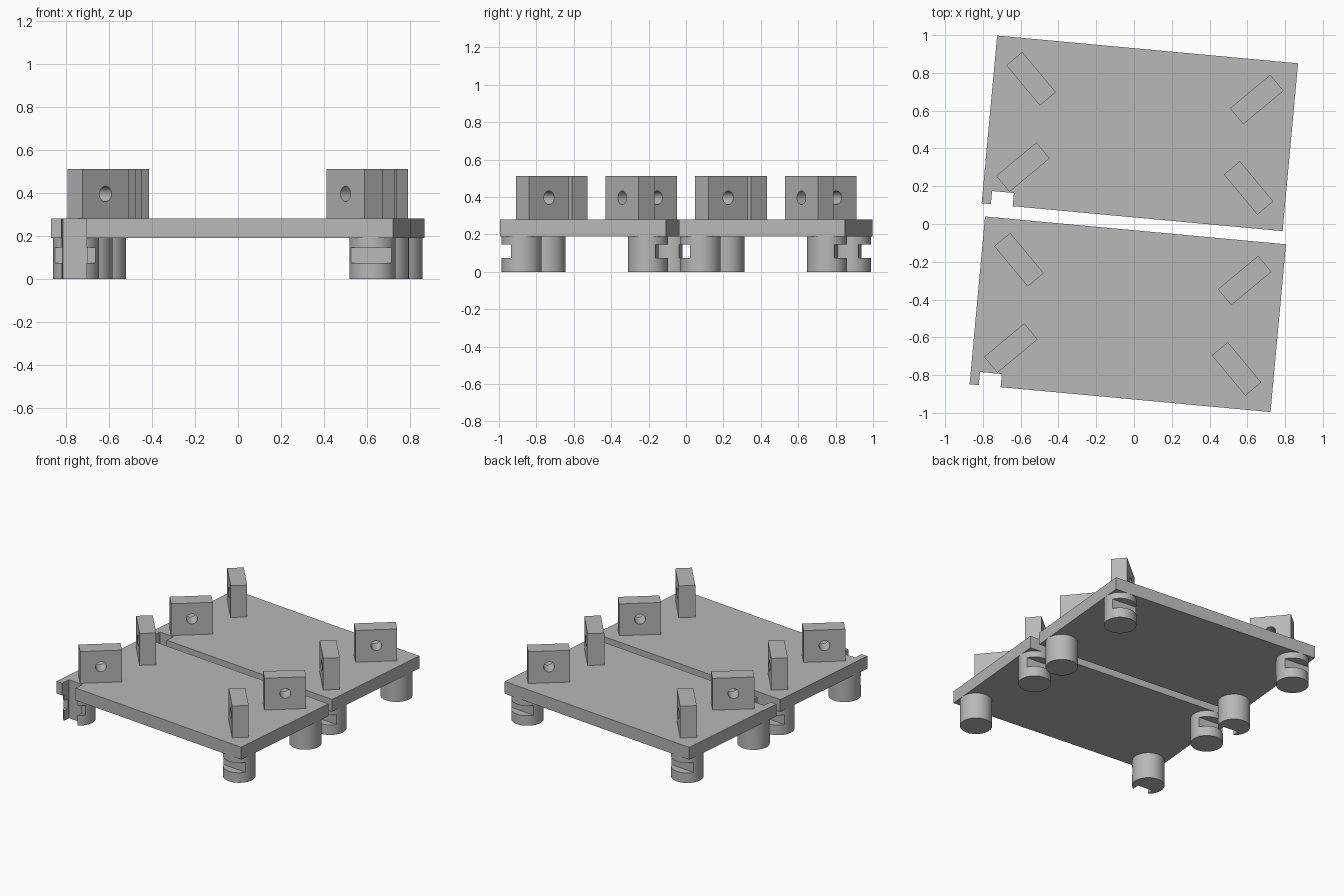
import bpy
import bmesh
from math import radians, pi
from mathutils import Matrix, Vector

cube = bpy.data.objects.get("Cube")
if cube:
    bpy.data.objects.remove(cube, do_unlink=True)

grey = bpy.data.materials.new("matte_grey")
grey.use_nodes = True
colour = (0.48, 0.48, 0.48, 1)
grey.diffuse_color = colour
grey.node_tree.nodes["Principled BSDF"].inputs["Base Color"].default_value = colour

LENGTH, DEPTH = 1.6, 0.892       # plate footprint
LEG_TOP, DECK, TOP = 0.19, 0.28, 0.512
RADIUS = 0.107
LEG_X, LEG_Y = LENGTH / 2 - RADIUS, DEPTH / 2 - RADIUS
LUG_X, LUG_Y = 0.6, 0.235


def new_object(name, bm, matrix):
    mesh = bpy.data.meshes.new(name)
    bm.transform(matrix)
    bm.to_mesh(mesh)
    bm.free()
    mesh.materials.append(grey)
    obj = bpy.data.objects.new(name, mesh)
    bpy.context.collection.objects.link(obj)
    return obj


def box(name, centre, size, matrix, turn=0):
    bm = bmesh.new()
    bmesh.ops.create_cube(bm, size=1)
    shape = Matrix.Translation(centre) @ Matrix.Rotation(turn, 4, "Z") @ Matrix.Diagonal((*size, 1))
    return new_object(name, bm, matrix @ shape)


def cylinder(name, centre, radius, height, matrix, rotation=Matrix()):
    bm = bmesh.new()
    bmesh.ops.create_cone(bm, cap_ends=True, segments=48, radius1=radius, radius2=radius, depth=height)
    return new_object(name, bm, matrix @ Matrix.Translation(centre) @ rotation)


def cut(obj, cutter):
    mod = obj.modifiers.new("cut", "BOOLEAN")
    mod.operation, mod.solver, mod.object = "DIFFERENCE", "EXACT", cutter
    bpy.context.view_layer.update()
    graph = bpy.context.evaluated_depsgraph_get()
    result = bpy.data.meshes.new_from_object(obj.evaluated_get(graph))
    obj.modifiers.clear()
    obj.data = result
    bpy.data.objects.remove(cutter, do_unlink=True)


def smooth(obj):
    bpy.ops.object.select_all(action="DESELECT")
    obj.select_set(True)
    bpy.context.view_layer.objects.active = obj
    bpy.ops.object.shade_smooth_by_angle(angle=radians(30))


def notch(matrix):
    # Opening through the front edge at one corner
    return box("notch_cutter", (-LEG_X, -DEPTH / 2, 0.15), (0.116, 0.14, 0.5), matrix)


def build_platform(label, centre):
    place = Matrix.Translation(centre) @ Matrix.Rotation(radians(-5.27), 4, "Z")

    # Deck plate
    plate = box(label + "_plate", (0, 0, (LEG_TOP + DECK) / 2), (LENGTH, DEPTH, DECK - LEG_TOP), place)
    cut(plate, notch(place))

    for sx, side in ((-1, "right"), (1, "left")):
        for sy, end in ((-1, "front"), (1, "back")):
            tag = f"{label}_{end}_{side}"

            # Round leg with a slot across its outer side
            leg = cylinder(tag + "_leg", (sx * LEG_X, sy * LEG_Y, LEG_TOP / 2), RADIUS, LEG_TOP, place)
            slot = box("slot_cutter", (sx * LEG_X, sy * DEPTH / 2, 0.109), (0.4, 0.116, 0.072), place)
            cut(leg, slot)
            if sx < 0 and sy < 0:
                cut(leg, notch(place))
            smooth(leg)

            # Upright lug pointing to the middle, with a pin hole
            turn = sx * sy * pi / 4
            spot = Vector((sx * LUG_X, sy * LUG_Y, (DECK + TOP) / 2))
            lug = box(tag + "_lug", spot, (0.277, 0.11, TOP - DECK), place, turn)
            lie = Matrix.Rotation(turn, 4, "Z") @ Matrix.Rotation(pi / 2, 4, "X")
            cut(lug, cylinder("hole_cutter", spot, 0.036, 0.3, place, lie))
            smooth(lug)


build_platform("rear", (0.031, 0.48, 0))
build_platform("fore", (-0.033, -0.478, 0))
